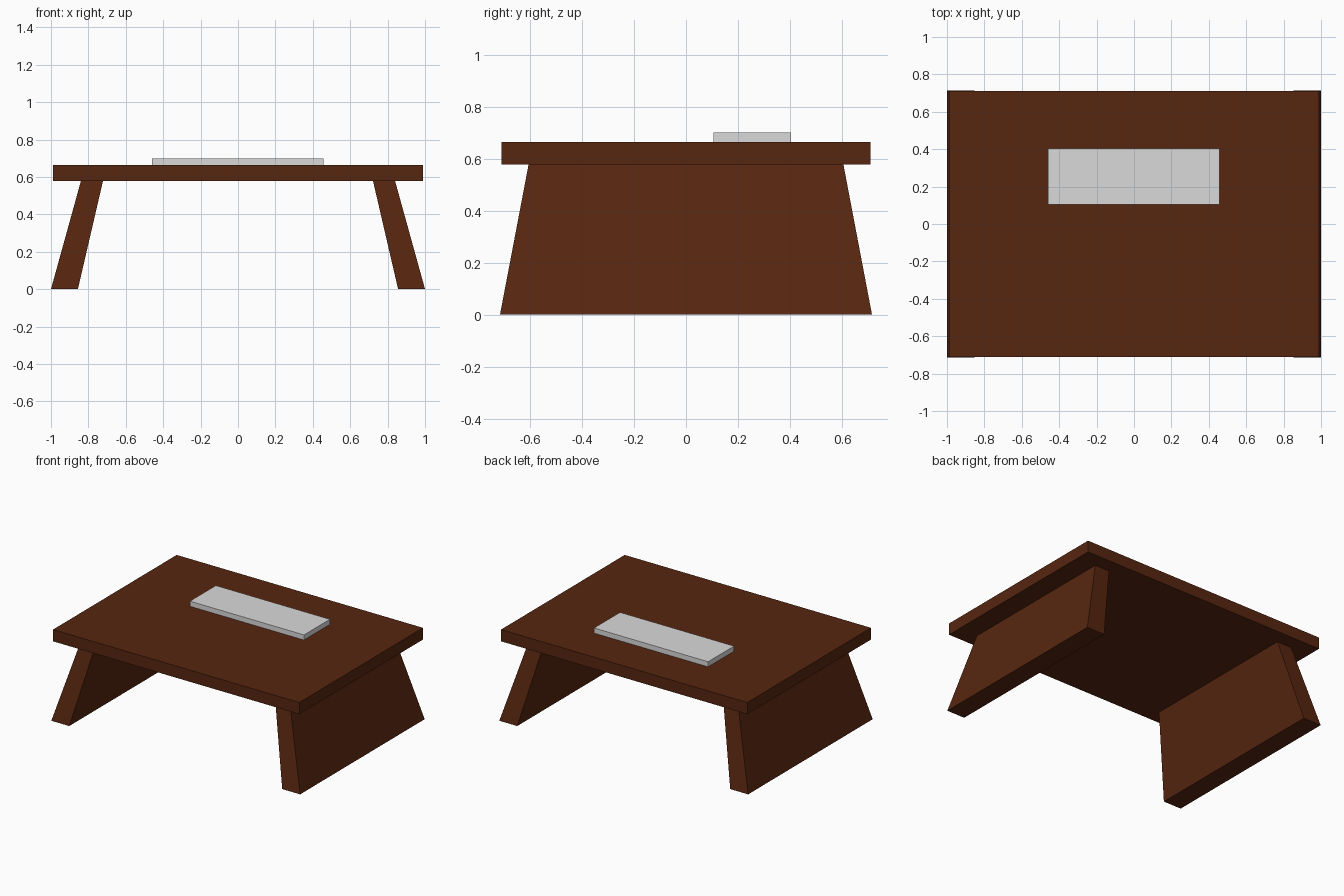
import bpy
import bmesh

cube = bpy.data.objects.get("Cube")
if cube:
    bpy.data.objects.remove(cube, do_unlink=True)


def material(name, rgb):
    mat = bpy.data.materials.new(name)
    mat.use_nodes = True
    mat.diffuse_color = (*rgb, 1)
    bsdf = mat.node_tree.nodes["Principled BSDF"]
    bsdf.inputs["Base Color"].default_value = (*rgb, 1)
    return mat


def slab(name, bottom, top, z0, z1, mat):
    """Six-sided block between two rectangles (x0, x1, y0, y1)."""
    bm = bmesh.new()
    rings = []
    for (x0, x1, y0, y1), z in ((bottom, z0), (top, z1)):
        corners = ((x0, y0), (x1, y0), (x1, y1), (x0, y1))
        rings.append([bm.verts.new((x, y, z)) for x, y in corners])
    low, high = rings
    bm.faces.new(low)
    bm.faces.new(high)
    for i in range(4):
        j = (i + 1) % 4
        bm.faces.new((low[i], low[j], high[j], high[i]))
    bmesh.ops.recalc_face_normals(bm, faces=bm.faces)
    mesh = bpy.data.meshes.new(name)
    bm.to_mesh(mesh)
    bm.free()
    mesh.materials.append(mat)
    obj = bpy.data.objects.new(name, mesh)
    bpy.context.collection.objects.link(obj)
    return obj


wood = material("dark brown wood", (0.095, 0.019, 0.005))
grey = material("light grey", (0.7, 0.7, 0.7))

# Table top
board = (-0.99, 0.99, -0.71, 0.71)
slab("table_top", board, board, 0.578, 0.663, wood)

# Splayed, tapering side panels that act as legs
for side, s in (("left", 1), ("right", -1)):
    foot = (s * 0.856, s * 1.0, -0.715, 0.715)
    head = (s * 0.722, s * 0.84, -0.605, 0.605)
    slab(side + "_leg", foot, head, 0, 0.578, wood)

# Thin plate lying on the table
plate = (-0.46, 0.457, 0.105, 0.403)
slab("plate", plate, plate, 0.663, 0.7, grey)
